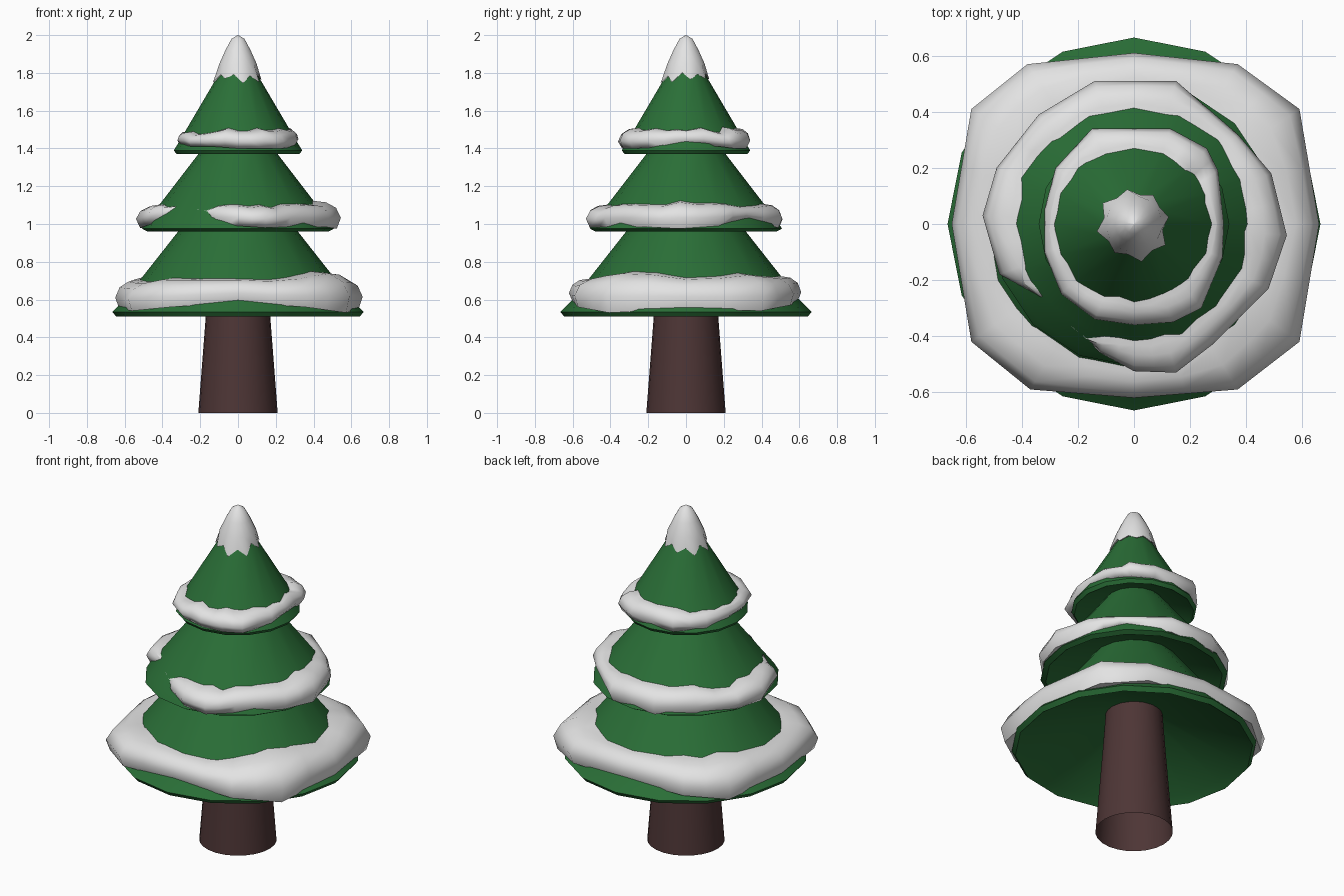
import bpy, bmesh, math, random

if "Cube" in bpy.data.objects:
    bpy.data.objects.remove(bpy.data.objects["Cube"])

random.seed(4)


def material(name, rgb):
    m = bpy.data.materials.new(name)
    m.diffuse_color = (*rgb, 1)
    m.use_nodes = True
    m.node_tree.nodes["Principled BSDF"].inputs["Base Color"].default_value = m.diffuse_color
    return m


GREEN = material("pine green", (0.023, 0.158, 0.038))
BROWN = material("bark brown", (0.075, 0.036, 0.036))
WHITE = material("snow white", (0.77, 0.77, 0.77))


def skin(name, rings, mat, closed_v=False, caps=True, angle=40):
    """Join equal-length closed rings with quads; cap the open ends if wanted."""
    bm = bmesh.new()
    rows = [[bm.verts.new(p) for p in r] for r in rings]
    nv, nu = len(rows), len(rows[0])
    for j in range(nv if closed_v else nv - 1):
        a, b = rows[j], rows[(j + 1) % nv]
        for i in range(nu):
            k = (i + 1) % nu
            bm.faces.new((a[i], a[k], b[k], b[i]))
    if caps and not closed_v:
        bm.faces.new(rows[0][::-1])
        bm.faces.new(rows[-1])
    bmesh.ops.remove_doubles(bm, verts=bm.verts, dist=0.0005)
    bmesh.ops.recalc_face_normals(bm, faces=bm.faces)
    me = bpy.data.meshes.new(name)
    bm.to_mesh(me)
    bm.free()
    ob = bpy.data.objects.new(name, me)
    bpy.context.collection.objects.link(ob)
    me.materials.append(mat)
    bpy.context.view_layer.objects.active = ob
    ob.select_set(True)
    bpy.ops.object.shade_smooth_by_angle(angle=math.radians(angle))
    ob.select_set(False)
    return ob


def lathe(name, profile, mat, n=16, caps=True):
    rings = [[(r * math.cos(2 * math.pi * i / n), r * math.sin(2 * math.pi * i / n), z)
              for i in range(n)] for r, z in profile]
    return skin(name, rings, mat, caps=caps)


def radius_at(profile, z):
    """Radius of a tier's sloping side at height z."""
    for (r0, z0), (r1, z1) in zip(profile, profile[1:]):
        if z0 <= z <= z1:
            return r0 + (r1 - r0) * (z - z0) / (z1 - z0)
    return profile[-1][0]


def snow(name, stations, tier, closed=True):
    """Drift of snow on a tier; stations are (x, y, low z, high z) of its outer edge."""
    fine = []
    for a, b in zip(stations, stations[1:] + stations[:1]):
        fine += [a, tuple((p + q) / 2 for p, q in zip(a, b))]
    if not closed:
        fine.pop()
    rings = []
    for x, y, lo, hi in fine:
        R = math.hypot(x, y)
        hi += random.uniform(-0.013, 0.013)
        h = hi - lo
        c_lo, c_hi = radius_at(tier, lo), radius_at(tier, hi)
        section = [(min(R, c_lo) - 0.04, lo + 0.012), (R - 0.022, lo), (R, lo + 0.4 * h),
                   (R * 0.82 + c_hi * 0.18, lo + 0.76 * h),
                   (R * 0.45 + c_hi * 0.55, lo + 0.96 * h),
                   (min(R, c_hi + 0.015), hi), (min(R, c_hi) - 0.03, hi + 0.006)]
        rings.append([(r * x / R, r * y / R, z) for r, z in section])
    return skin(name, rings, WHITE, closed_v=closed, angle=80)


# Trunk, open at the bottom
lathe("trunk", [(0.21, 0), (0.17, 0.52), (0.15, 0.80)], BROWN, 24, caps=False)

# Three foliage tiers with hollowed undersides
LOW = [(0.10, 0.75), (0.60, 0.54), (0.645, 0.51), (0.665, 0.535), (0.60, 0.60),
       (0.51, 0.715), (0.317, 0.96), (0.22, 1.085)]
MID = [(0.18, 1.09), (0.455, 0.98), (0.48, 0.96), (0.508, 0.975), (0.485, 1.015),
       (0.41, 1.11), (0.21, 1.37), (0.14, 1.46)]
TOP = [(0.10, 1.46), (0.29, 1.39), (0.325, 1.37), (0.34, 1.39), (0.315, 1.43),
       (0.28, 1.49), (0.115, 1.77), (0.001, 1.96)]
lathe("lower_branches", LOW, GREEN)
lathe("middle_branches", MID, GREEN)
lathe("upper_branches", TOP, GREEN)

# Lower snow: a squarish ring that overhangs at the corners
snow("lower_snow", [
    (0.66, 0, 0.55, 0.72), (0.59, 0.41, 0.54, 0.74), (0.37, 0.57, 0.57, 0.73), (0, 0.61, 0.585, 0.71),
    (-0.38, 0.57, 0.57, 0.72), (-0.58, 0.41, 0.54, 0.73), (-0.65, 0, 0.55, 0.71),
    (-0.58, -0.42, 0.54, 0.70), (-0.37, -0.59, 0.56, 0.70), (0, -0.62, 0.585, 0.70),
    (0.37, -0.59, 0.56, 0.72), (0.59, -0.42, 0.53, 0.74)], LOW)

# Middle snow: open at the front left, ends sink into the branches
snow("middle_snow", [
    (-0.22, -0.36, 1.03, 1.07), (-0.12, -0.46, 1.00, 1.09), (0.0, -0.525, 0.99, 1.10),
    (0.15, -0.53, 0.98, 1.10), (0.28, -0.43, 0.985, 1.09), (0.48, -0.23, 0.985, 1.10),
    (0.545, -0.04, 0.975, 1.11), (0.49, 0.18, 0.99, 1.10), (0.37, 0.32, 1.025, 1.09),
    (0.15, 0.51, 0.98, 1.10), (-0.14, 0.51, 0.97, 1.11), (-0.34, 0.39, 0.98, 1.10),
    (-0.49, 0.2, 0.98, 1.09), (-0.54, 0.03, 0.98, 1.10), (-0.48, -0.18, 1.0, 1.10),
    (-0.33, -0.26, 1.045, 1.08)], MID, closed=False)

# Upper snow: full ring
snow("upper_snow", [
    (0.32, 0, 1.42, 1.50), (0.315, -0.12, 1.405, 1.50), (0.24, -0.30, 1.40, 1.50),
    (0.14, -0.35, 1.40, 1.50), (0, -0.36, 1.40, 1.49), (-0.14, -0.34, 1.41, 1.50),
    (-0.26, -0.25, 1.41, 1.48), (-0.32, -0.1, 1.42, 1.48), (-0.32, 0.05, 1.41, 1.49),
    (-0.28, 0.20, 1.40, 1.49), (-0.15, 0.34, 1.40, 1.50), (0.13, 0.34, 1.40, 1.49),
    (0.26, 0.27, 1.40, 1.50), (0.30, 0.19, 1.41, 1.49)], TOP)

# Snow cap with a zigzag lower edge
n = 16
cap = []
for r, z in [(0.001, 2.0), (0.035, 1.98), (0.068, 1.92), (0.10, 1.85), (None, None), (0.06, 1.80)]:
    ring = []
    for i in range(n):
        a = 2 * math.pi * (i + 0.5) / n
        rr, zz = r, z
        if r is None:
            zz = (1.758 if i % 2 == 0 else 1.795) + random.uniform(-0.012, 0.012)
            rr = radius_at(TOP, zz) + 0.008
        ring.append((rr * math.cos(a), rr * math.sin(a), zz))
    cap.append(ring)
skin("snow_cap", cap, WHITE, angle=60)
